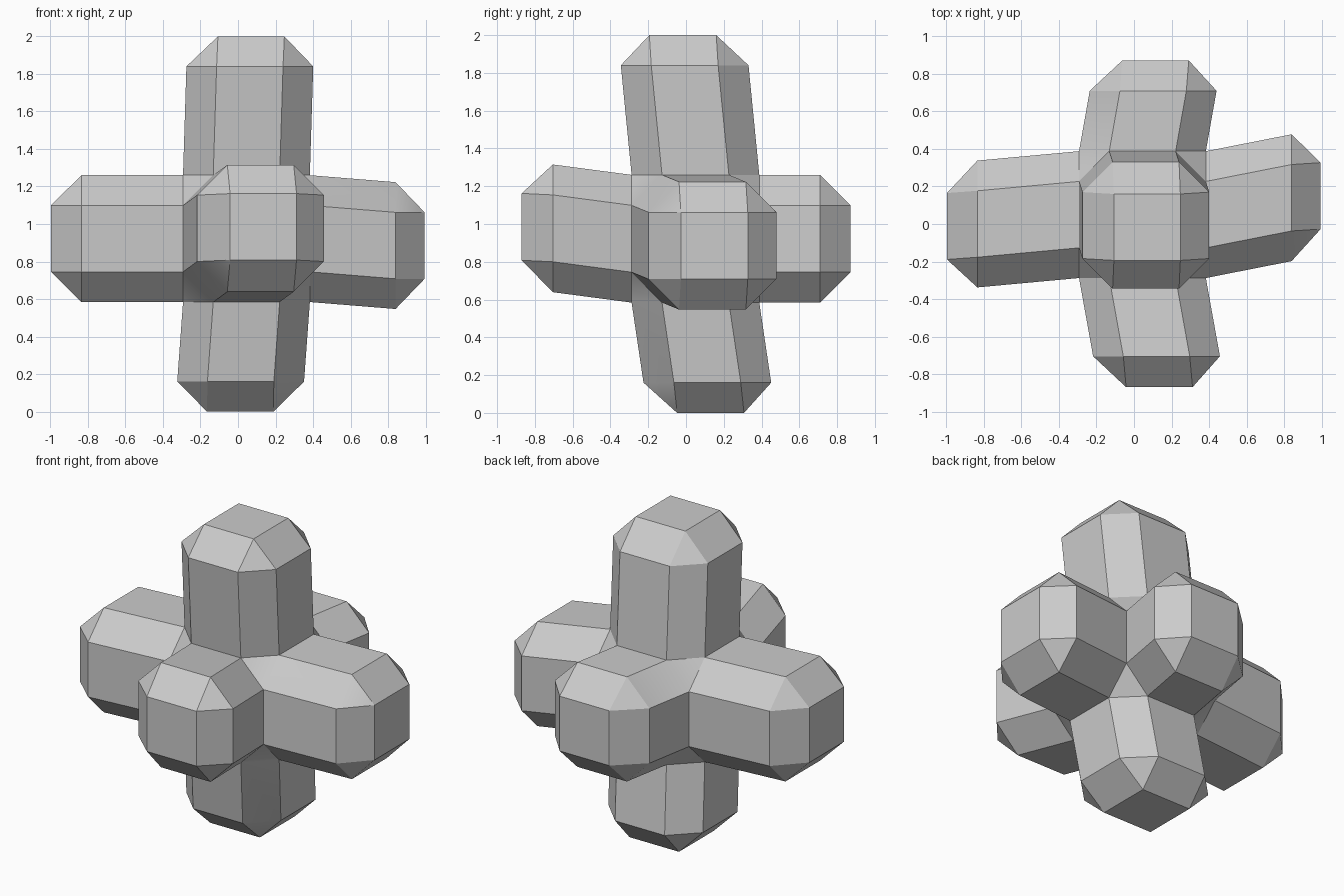
import bpy, bmesh
from mathutils import Vector
from itertools import product

if "Cube" in bpy.data.objects:
    bpy.data.objects.remove(bpy.data.objects["Cube"])

CENTRE = Vector((0.045, 0.05, 0.922))
H, C = 0.338, 0.177      # half width, half width inside the chamfer
OCT = [(H, C), (C, H), (-C, H), (-H, C), (-H, -C), (-C, -H), (C, -H), (H, -C)]
SQ = [(C, C), (-C, C), (-C, -C), (C, -C)]

bm = bmesh.new()
cache = {}


def vert(p):
    key = tuple(round(c, 5) for c in p)
    if key not in cache:
        cache[key] = bm.verts.new(p)
    return cache[key]


def arm(axis, sign, ring_pos, cap_pos, ring_off, cap_off):
    """Octagonal arm leaning sideways, ending in a chamfered cap."""
    a, b = [i for i in range(3) if i != axis]

    def loop(shape, pos, off):
        out = []
        for u, v in shape:
            p = CENTRE.copy()
            p[axis] = pos
            p[a] += u + off[0]
            p[b] += v + off[1]
            out.append(vert(p))
        return out

    base = loop(OCT, CENTRE[axis] + sign * H, (0, 0))
    ring = loop(OCT, ring_pos, ring_off)
    cap = loop(SQ, cap_pos, cap_off)
    for i in range(8):
        j = (i + 1) % 8
        bm.faces.new((base[i], base[j], ring[j], ring[i]))
    for i in range(4):
        j = (i + 1) % 4
        bm.faces.new((ring[2 * i], ring[2 * i + 1], cap[i]))
        bm.faces.new((ring[2 * i + 1], ring[2 * j], cap[j], cap[i]))
    bm.faces.new(cap)


# six arms: offsets are along the two remaining axes in x, y, z order
arm(0, 1, 0.84, 0.995, (0.09, -0.037), (0.10, -0.037))
arm(0, -1, -0.835, -0.997, (-0.05, 0), (-0.062, 0))
arm(1, -1, -0.705, -0.87, (0.075, 0.055), (0.09, 0.063))
arm(1, 1, 0.71, 0.872, (0.057, 0), (0.07, 0))
arm(2, 1, 1.84, 2.0, (0.018, -0.057), (0.025, -0.067))
arm(2, -1, 0.16, 0.0, (-0.031, 0.063), (-0.033, 0.08))

# flat triangles in the corners where three arms meet
for s in product((-1, 1), repeat=3):
    tri = []
    for k in range(3):
        p = CENTRE.copy()
        for i in range(3):
            p[i] += s[i] * (C if i == k else H)
        tri.append(vert(p))
    bm.faces.new(tri)

bmesh.ops.recalc_face_normals(bm, faces=bm.faces[:])
mesh = bpy.data.meshes.new("six_arm_block")
bm.to_mesh(mesh)
bm.free()
obj = bpy.data.objects.new("six_arm_block", mesh)
bpy.context.collection.objects.link(obj)
bpy.context.view_layer.objects.active = obj
obj.select_set(True)
bpy.ops.object.shade_smooth_by_angle(angle=0.5236)
